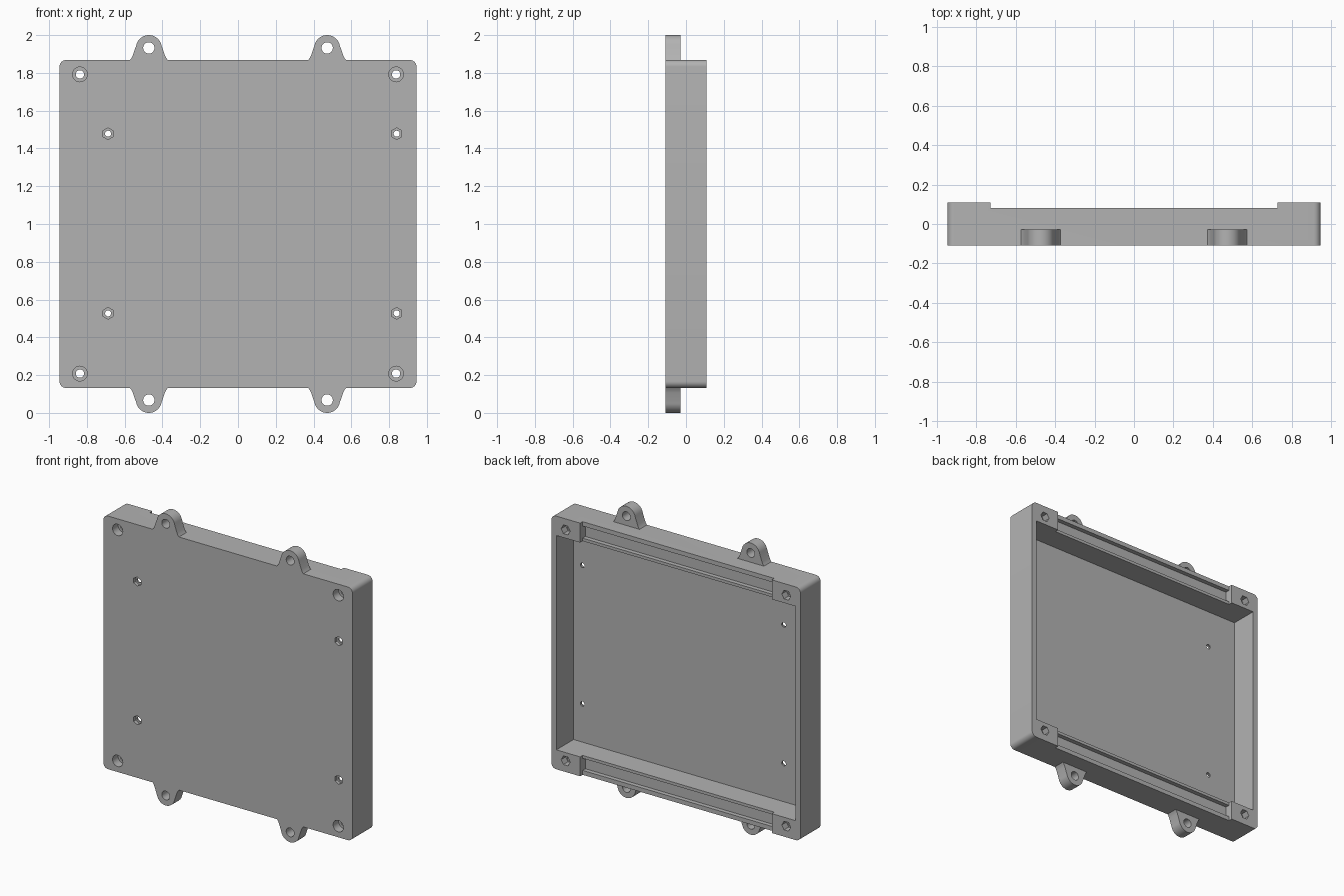
import bpy, bmesh
from math import sin, cos, radians, pi

cube = bpy.data.objects.get("Cube")
if cube:
    bpy.data.objects.remove(cube, do_unlink=True)

grey = bpy.data.materials.new("mid grey")
grey.use_nodes = True
COLOUR = (0.45, 0.45, 0.45, 1)
grey.diffuse_color = COLOUR
grey.node_tree.nodes["Principled BSDF"].inputs["Base Color"].default_value = COLOUR

# Main sizes: half width, half height, half depth, centre height
W, H, D, MID = 0.945, 0.868, 0.109, 1.0
FLOOR = -D + 0.032       # inner face of the front plate
CAV_W, CAV_H = 0.907, 0.735
RAIL_W, RAIL_Y = 0.727, 0.082


def prism(name, outline, y0, y1):
    """Extrude an x-z outline from y0 to y1."""
    bm = bmesh.new()
    face = bm.faces.new([bm.verts.new((x, y0, z)) for x, z in outline])
    ext = bmesh.ops.extrude_face_region(bm, geom=[face])["geom"]
    verts = [v for v in ext if isinstance(v, bmesh.types.BMVert)]
    bmesh.ops.translate(bm, verts=verts, vec=(0, y1 - y0, 0))
    bmesh.ops.recalc_face_normals(bm, faces=bm.faces)
    mesh = bpy.data.meshes.new(name)
    bm.to_mesh(mesh)
    bm.free()
    mesh.materials.append(grey)
    obj = bpy.data.objects.new(name, mesh)
    bpy.context.collection.objects.link(obj)
    return obj


def arc(x, z, r, start, end, steps):
    angles = [radians(start + (end - start) * i / steps) for i in range(steps + 1)]
    return [(x + r * cos(a), z + r * sin(a)) for a in angles]


def ring(x, z, r, sides=32):
    return arc(x, z, r, 0, 360, sides)[:-1]


def rect(x0, x1, z0, z1):
    return [(x0, z0), (x1, z0), (x1, z1), (x0, z1)]


def cut(target, outline, y0, y1):
    """Subtract a prism from the target and discard the cutter."""
    cutter = prism("cutter", outline, y0, y1)
    cutter.hide_render = True
    mod = target.modifiers.new("cut", "BOOLEAN")
    mod.operation, mod.solver, mod.object = "DIFFERENCE", "EXACT", cutter
    graph = bpy.context.evaluated_depsgraph_get()
    result = bpy.data.meshes.new_from_object(target.evaluated_get(graph))
    target.modifiers.clear()
    target.data = result
    bpy.data.objects.remove(cutter, do_unlink=True)


def finish(obj):
    bpy.ops.object.select_all(action="DESELECT")
    obj.select_set(True)
    bpy.context.view_layer.objects.active = obj
    bpy.ops.object.shade_smooth_by_angle(angle=radians(30))


# Tray with rounded corners, open at the back
R = 0.035
outline = []
for sx, sz, start in ((1, 1, 0), (-1, 1, 90), (-1, -1, 180), (1, -1, 270)):
    outline += arc(sx * (W - R), MID + sz * (H - R), R, start, start + 90, 8)
tray = prism("tray", outline, -D, D)
cut(tray, rect(-CAV_W, CAV_W, MID - CAV_H, MID + CAV_H), FLOOR, D + 0.1)

# Lowered top and bottom rails, each with a shallow channel between two lips
for s in (-1, 1):
    z0, z1 = sorted((MID + s * (CAV_H - 0.01), MID + s * (H + 0.1)))
    cut(tray, rect(-RAIL_W, RAIL_W, z0, z1), RAIL_Y, D + 0.1)
    z0, z1 = sorted((MID + s * (CAV_H + 0.02), MID + s * (H - 0.03)))
    cut(tray, rect(-RAIL_W, RAIL_W, z0, z1), RAIL_Y - 0.03, D + 0.1)

# Corner screw holes: round counterbore in front, hexagonal pocket behind
for x in (-0.837, 0.837):
    for z in (MID - 0.792, MID + 0.792):
        cut(tray, ring(x, z, 0.022), -D - 0.1, D + 0.1)
        cut(tray, ring(x, z, 0.039), -D - 0.1, -D + 0.06)
        cut(tray, ring(x, z, 0.034, 6), D - 0.05, D + 0.1)

# Mounting holes in the front plate with hexagonal pockets
for x in (-0.688, 0.84):
    for z in (MID - 0.473, MID + 0.478):
        cut(tray, ring(x, z, 0.016, 24), -D - 0.1, 0)
        hexagon = [(x + 0.031 * sin(i * pi / 3), z + 0.031 * cos(i * pi / 3))
                   for i in range(6)]
        cut(tray, hexagon, -D - 0.1, FLOOR - 0.01)
finish(tray)

# Four flared hanging ears
side = [(0.1, 0), (0.091, 0.012), (0.085, 0.025)]
profile = side + arc(0, 0.064, 0.068, 12, 168, 24) + [(-x, z) for x, z in side[::-1]]
for sz, level in ((1, "top"), (-1, "bottom")):
    for sx, hand in ((1, "left"), (-1, "right")):
        x = sx * 0.472
        points = [(x + px, MID + sz * (H + pz)) for px, pz in profile]
        ear = prism(f"{level}_{hand}_ear", points, -D, -0.028)
        cut(ear, ring(x, MID + sz * (H + 0.064), 0.03), -D - 0.1, 0.1)
        finish(ear)
